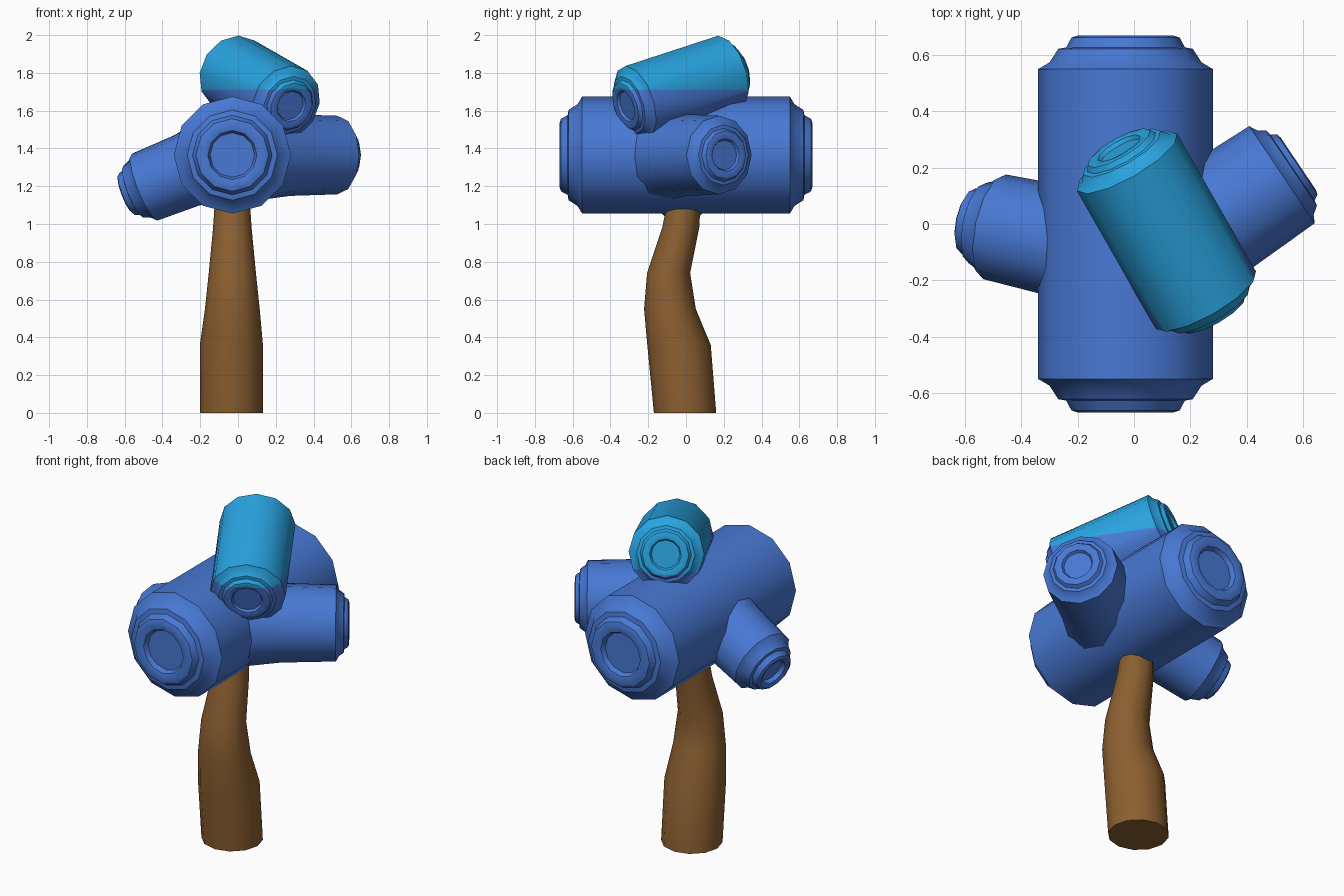
import bpy, bmesh
from math import cos, sin, pi
from mathutils import Vector

cube = bpy.data.objects.get("Cube")
if cube:
    bpy.data.objects.remove(cube, do_unlink=True)


def material(name, color):
    m = bpy.data.materials.new(name)
    m.use_nodes = True
    m.diffuse_color = (*color, 1)
    bsdf = m.node_tree.nodes["Principled BSDF"]
    bsdf.inputs["Base Color"].default_value = (*color, 1)
    bsdf.inputs["Roughness"].default_value = 0.8
    return m


BLUE = material("royal blue", (0.065, 0.19, 0.66))
CYAN = material("sky blue", (0.022, 0.37, 0.75))
BROWN = material("wood brown", (0.26, 0.115, 0.03))


def loft(bm, rings):
    """Skin a list of point rings and cap both ends."""
    loops = [[bm.verts.new(p) for p in ring] for ring in rings]
    n = len(loops[0])
    for a, b in zip(loops, loops[1:]):
        for i in range(n):
            j = (i + 1) % n
            bm.faces.new((a[i], a[j], b[j], b[i]))
    bm.faces.new(loops[0])
    bm.faces.new(loops[-1])
    bmesh.ops.recalc_face_normals(bm, faces=bm.faces)


def finish(bm, name, mats, angle=40):
    mesh = bpy.data.meshes.new(name)
    bm.to_mesh(mesh)
    bm.free()
    for m in mats:
        mesh.materials.append(m)
    ob = bpy.data.objects.new(name, mesh)
    bpy.context.collection.objects.link(ob)
    bpy.ops.object.select_all(action="DESELECT")
    ob.select_set(True)
    bpy.context.view_layer.objects.active = ob
    bpy.ops.object.shade_smooth_by_angle(angle=angle * pi / 180)
    return ob


def lathe(profile, origin, axis, sides):
    """Turn (distance, radius) pairs around an axis, one vertex row facing up."""
    d = Vector(axis).normalized()
    side = d.cross(Vector((0, 0, 1))).normalized()
    up = side.cross(d)
    rings = [[Vector(origin) + d * t + (up * cos(a) + side * sin(a)) * r
              for a in (2 * pi * i / sides for i in range(sides))]
             for t, r in profile]
    bm = bmesh.new()
    loft(bm, rings)
    return bm


def dished_end(r, depth):
    """Stepped shoulder, rim and shallow recess, measured from the body edge."""
    steps = ((0, 1), (0.2, 0.87), (0.6, 0.77), (0.64, 0.68),
             (0.93, 0.62), (1, 0.54), (0.92, 0.42), (0.7, 0.38))
    return [(t * depth, k * r) for t, k in steps]


def double_ended(half, r, depth):
    end = [(half + t, k) for t, k in dished_end(r, depth)]
    return [(-t, k) for t, k in reversed(end)] + end


# Large head barrel
bm = lathe(double_ended(0.55, 0.31, 0.12), (-0.03, 0, 1.365), (0, 1, 0), 12)
finish(bm, "head_barrel", [BLUE])

# Side barrels growing out of the head: name, rim centre, axis, radius, length, end depth
for name, rim, axis, r, length, depth in (
        ("left_side_barrel", (0.525, 0.175, 1.365), (0.83, 0.56, 0), 0.208, 0.6, 0.07),
        ("right_side_barrel", (-0.495, -0.01, 1.195), (-0.91, 0.2, -0.36), 0.19, 0.48, 0.11)):
    profile = [(-length, r * 1.2), (-length * 0.5, r * 1.04)] + dished_end(r, depth)
    finish(lathe(profile, rim, axis, 12), name, [BLUE])

# Tilted top barrel, split into two colours at a level line
bm = lathe(double_ended(0.293, 0.205, 0.065), (0.115, -0.025, 1.72),
           (0.28, -0.49, -0.16), 12)
LEVEL = 1.712
bmesh.ops.bisect_plane(bm, geom=bm.verts[:] + bm.edges[:] + bm.faces[:],
                       plane_co=(0, 0, LEVEL), plane_no=(0, 0, 1))
for f in bm.faces:
    f.material_index = int(f.calc_center_median().z > LEVEL)
finish(bm, "top_barrel", [BLUE, CYAN])

# Crooked wooden handle: height, centre x, centre y, radius x, radius y
sections = ((0, -0.035, -0.005, 0.167, 0.165),
            (0.36, -0.035, -0.037, 0.167, 0.168),
            (0.55, -0.03, -0.085, 0.145, 0.137),
            (0.74, -0.03, -0.092, 0.125, 0.114),
            (0.98, -0.03, -0.028, 0.102, 0.098),
            (1.16, -0.03, -0.005, 0.09, 0.085))
bm = bmesh.new()
loft(bm, [[(cx + rx * cos(a), cy + ry * sin(a), z)
           for a in (2 * pi * i / 12 for i in range(12))]
          for z, cx, cy, rx, ry in sections])
finish(bm, "handle", [BROWN], 50)
